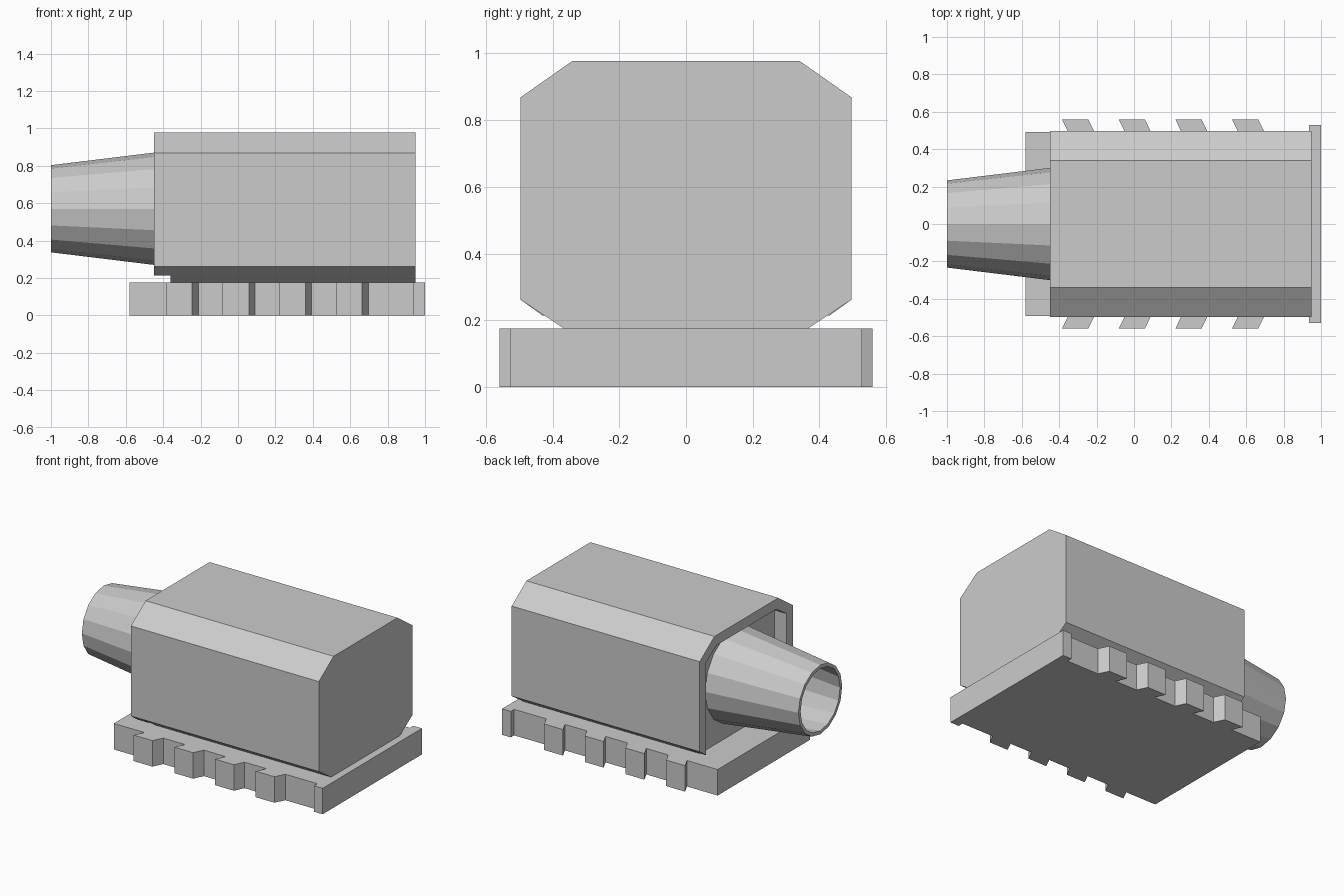
import bpy, bmesh
from math import cos, sin, pi

if "Cube" in bpy.data.objects:
    bpy.data.objects.remove(bpy.data.objects["Cube"])


def finish(name, bm):
    bmesh.ops.recalc_face_normals(bm, faces=bm.faces)
    mesh = bpy.data.meshes.new(name)
    bm.to_mesh(mesh)
    bm.free()
    obj = bpy.data.objects.new(name, mesh)
    bpy.context.collection.objects.link(obj)
    return obj


def prism(name, points, vector):
    """Extrude a closed outline of 3D points along a vector."""
    bm = bmesh.new()
    face = bm.faces.new([bm.verts.new(p) for p in points])
    new = bmesh.ops.extrude_face_region(bm, geom=[face])["geom"]
    bmesh.ops.translate(bm, vec=vector,
                        verts=[v for v in new if isinstance(v, bmesh.types.BMVert)])
    return finish(name, bm)


def mirrored(half):
    """Close a half outline by mirroring it across its first/second axis."""
    return half + [(-y, z) for y, z in reversed(half)]


# Base plate: slanted teeth along both sides and a wider end flange
side = [(-0.58, 0.492)]
for i in range(4):
    x = -0.385 + 0.303 * i
    side += [(x + 0.033, 0.492), (x, 0.56), (x + 0.14, 0.56), (x + 0.173, 0.492)]
side += [(0.935, 0.492), (0.935, 0.528), (1.0, 0.528)]
outline = side + [(x, -y) for x, y in reversed(side)]
prism("base_plate", [(x, y, 0) for x, y in outline], (0, 0, 0.175))

# Housing block with chamfered edges
block = mirrored([(0.366, 0.175), (0.497, 0.262), (0.497, 0.868), (0.34, 0.978)])
prism("housing", [(-0.36, y, z) for y, z in block], (1.31, 0, 0))

# Open hood in front of the block, no floor
half = [(0.428, 0.212), (0.497, 0.262), (0.497, 0.868), (0.34, 0.978)]
inner = [(0.318, 0.91), (0.428, 0.838)]
hood = mirrored(half) + [(-y, z) for y, z in reversed(inner)] + inner
hood_cut = 0.09
prism("housing_hood", [(-0.45, y, z) for y, z in hood], (hood_cut, 0, 0))

# Tapered hollow nozzle, 16 sides
SIDES = 16
bm = bmesh.new()
rings = []
for x, r in [(-0.36, 0.311), (-1.0, 0.233), (-1.0, 0.21), (-0.36, 0.288)]:
    rings.append([bm.verts.new((x, r * cos(2 * pi * k / SIDES),
                                0.57 + r * sin(2 * pi * k / SIDES)))
                  for k in range(SIDES)])
for j in range(4):
    a, b = rings[j], rings[(j + 1) % 4]
    for k in range(SIDES):
        n = (k + 1) % SIDES
        bm.faces.new((a[k], a[n], b[n], b[k]))
finish("nozzle", bm)
